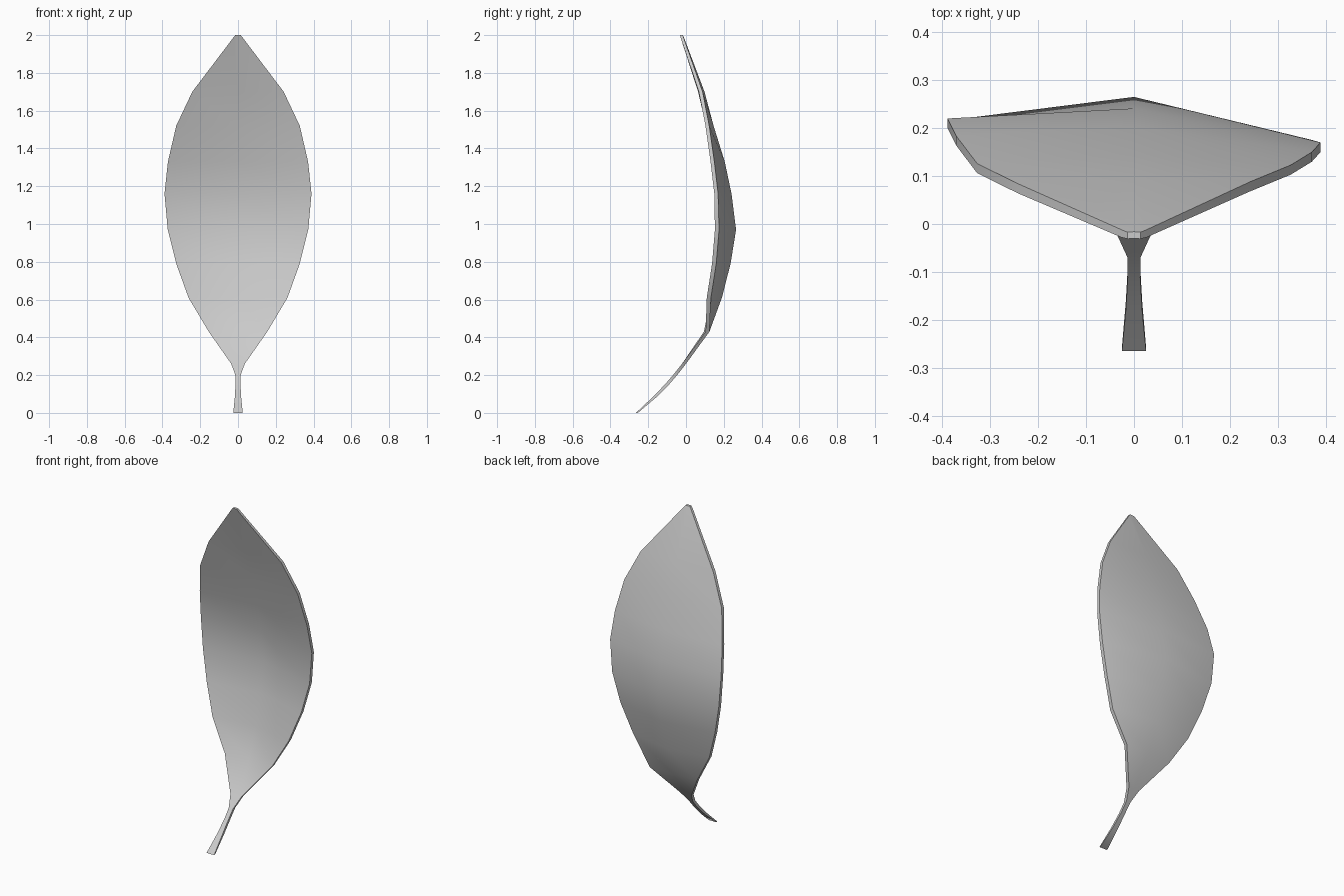
import bpy, bmesh, math

# Stations up the leaf: height, half width, back-surface y at left edge, midrib, right edge, thickness
stations = [
    (0.00, 0.025, -0.255, -0.255, -0.255, 0.010),
    (0.08, 0.017, -0.160, -0.160, -0.160, 0.020),
    (0.15, 0.013, -0.090, -0.090, -0.090, 0.022),
    (0.20, 0.014, -0.047, -0.047, -0.047, 0.022),
    (0.26, 0.036, 0.000, 0.000, 0.000, 0.021),
    (0.43, 0.155, 0.115, 0.124, 0.124, 0.020),
    (0.61, 0.262, 0.152, 0.190, 0.132, 0.022),
    (0.79, 0.327, 0.190, 0.236, 0.160, 0.022),
    (0.97, 0.372, 0.218, 0.265, 0.175, 0.022),
    (1.16, 0.389, 0.220, 0.241, 0.170, 0.020),
    (1.33, 0.371, 0.184, 0.205, 0.150, 0.020),
    (1.52, 0.327, 0.126, 0.146, 0.123, 0.020),
    (1.70, 0.242, 0.084, 0.098, 0.088, 0.020),
    (1.985, 0.026, -0.012, -0.010, -0.012, 0.016),
    (2.00, 0.014, -0.017, -0.016, -0.017, 0.014),
]

# Loft a thin closed section through all stations
bm = bmesh.new()
rings = []
for z, w, left, mid, right, t in stations:
    back = [(-w, left), (0, mid), (w, right)]
    front = [(x, y - t) for x, y in reversed(back)]
    rings.append([bm.verts.new((x, y, z)) for x, y in back + front])
for a, b in zip(rings, rings[1:]):
    for i in range(6):
        j = (i + 1) % 6
        bm.faces.new((a[i], a[j], b[j], b[i]))

# Close the stem foot and the tip
for r in (rings[0], rings[-1]):
    bm.faces.new((r[0], r[1], r[4], r[5]))
    bm.faces.new((r[1], r[2], r[3], r[4]))
bmesh.ops.recalc_face_normals(bm, faces=bm.faces)

mesh = bpy.data.meshes.new("leaf")
bm.to_mesh(mesh)
bm.free()
leaf = bpy.data.objects.new("leaf", mesh)
bpy.context.collection.objects.link(leaf)
bpy.context.view_layer.objects.active = leaf
leaf.select_set(True)
bpy.ops.object.shade_smooth_by_angle(angle=math.radians(45))
